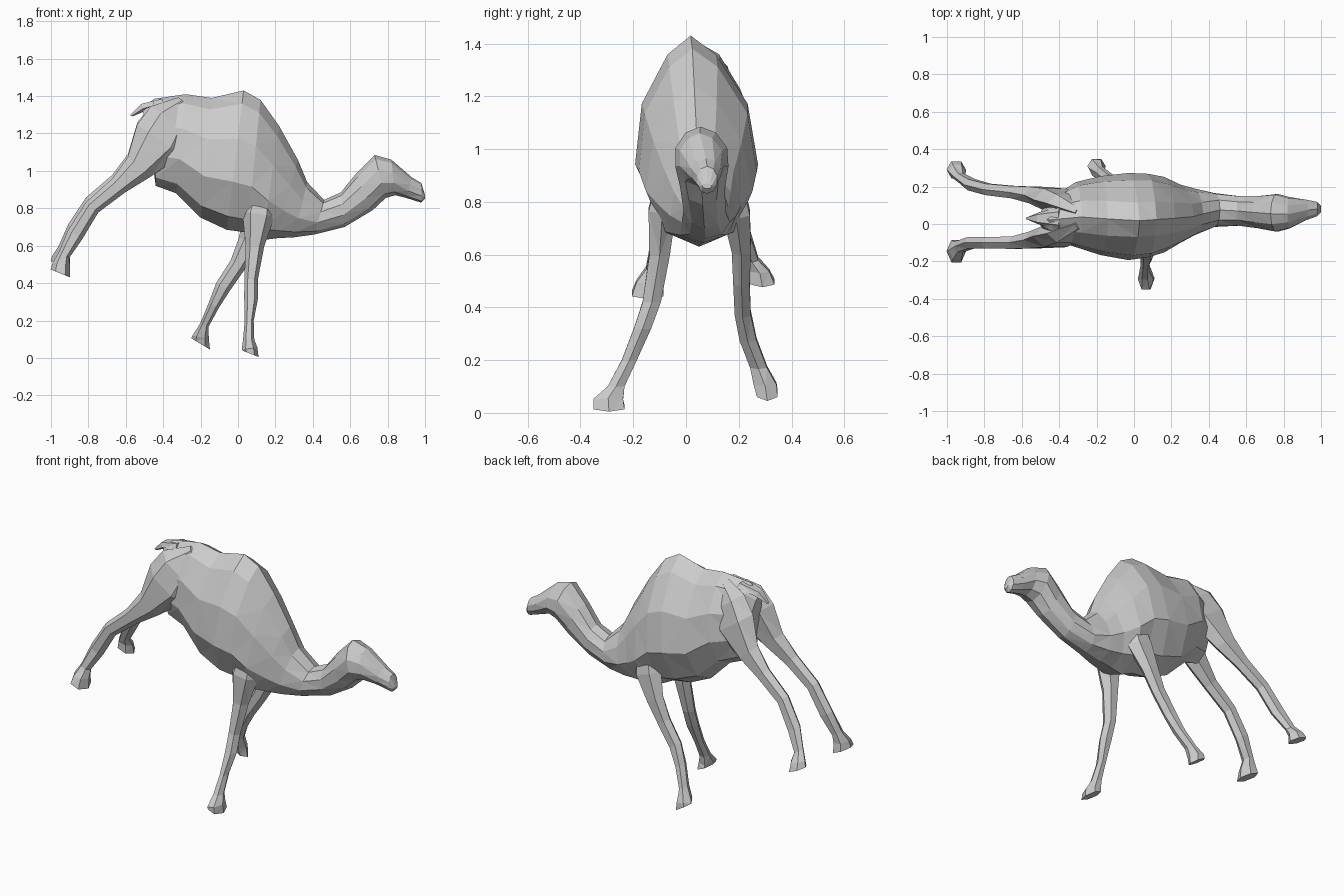
import bpy, bmesh
from math import sin, cos, tau
from mathutils import Vector


def skin(name, rings):
    """Join closed rings of points into one flat-faced, capped solid."""
    bm = bmesh.new()
    loops = [[bm.verts.new(p) for p in ring] for ring in rings]
    n = len(loops[0])
    for a, b in zip(loops, loops[1:]):
        for i in range(n):
            j = (i + 1) % n
            bm.faces.new((a[i], a[j], b[j], b[i]))
    bm.faces.new(loops[0])
    bm.faces.new(loops[-1])
    bmesh.ops.recalc_face_normals(bm, faces=bm.faces)
    bmesh.ops.triangulate(bm, faces=bm.faces)
    mesh = bpy.data.meshes.new(name)
    bm.to_mesh(mesh)
    bm.free()
    obj = bpy.data.objects.new(name, mesh)
    bpy.context.collection.objects.link(obj)
    return obj


def hull_ring(xt, zt, xb, zb, yc, hw, taper, full=0, sides=10):
    """Egg-shaped ring hung between a spine point and a belly point."""
    pts = []
    for i in range(sides):
        a = tau * i / sides
        up = cos(a)
        t = (1 + up) / 2
        y = yc + hw * sin(a) * (1 - taper * max(0, up) + full * max(0, -up))
        y -= .05 * taper * max(0, up)
        pts.append((xb + (xt - xb) * t, y, zb + (zt - zb) * t))
    return pts


def limb(name, path, sides=6, tilt=.4):
    """Tube along path points (x, y, z, depth radius, width radius)."""
    pts = [Vector(p[:3]) for p in path]
    rings = []
    for i, p in enumerate(path):
        d = pts[min(i + 1, len(pts) - 1)] - pts[max(i - 1, 0)]
        normal = Vector((-d.z, 0, d.x)).normalized()
        if i == len(path) - 1:          # sloping sole
            normal = Vector((1, 0, -tilt))
        rings.append([pts[i] + normal * p[3] * cos(tau * k / sides)
                      + Vector((0, p[4] * sin(tau * k / sides), 0))
                      for k in range(sides)])
    return skin(name, rings)


# Trunk with hump, running on into neck and head
# spine x, spine z, belly x, belly z, y centre, half width, top taper, fullness
trunk = [
    (-.51, 1.33, -.46, 1.06, .03, .05, .1),
    (-.45, 1.385, -.44, .92, .03, .115, .15),
    (-.28, 1.41, -.33, .88, .05, .182, .25),
    (-.14, 1.39, -.20, .75, .045, .222, .35),
    (.03, 1.43, -.06, .685, .04, .245, .45),
    (.12, 1.38, .05, .67, .045, .235, .42),
    (.22, 1.24, .13, .63, .05, .20, .38, .2),
    (.32, 1.06, .21, .64, .055, .15, .3, .3),
    (.37, .94, .30, .645, .065, .12, .2, .3),
    (.46, .845, .41, .66, .075, .09, 0, .2),
    (.55, .885, .57, .70, .07, .083, 0),
    (.63, .985, .72, .79, .063, .09, 0),
    (.73, 1.085, .79, .855, .06, .106, .1),
    (.82, 1.06, .84, .87, .06, .088, .15),
    (.93, .965, .90, .855, .075, .058, 0),
    (.98, .935, .98, .83, .08, .04, 0),
    (1.0, .87, 1.0, .85, .08, .018, 0),
]
skin("body_neck_and_head", [hull_ring(*r) for r in trunk])

# Front legs, planted at different strides
limb("front_leg_near", [
    (.15, -.05, 1.0, .05, .04), (.11, -.09, .77, .088, .06),
    (.09, -.10, .60, .05, .045), (.07, -.13, .42, .036, .04),
    (.07, -.165, .32, .037, .038), (.06, -.215, .20, .024, .033),
    (.057, -.265, .10, .03, .037), (.062, -.295, .05, .042, .065),
    (.067, -.292, .022, .043, .068)])
limb("front_leg_far", [
    (.17, .15, 1.0, .05, .04), (.12, .19, .76, .09, .06),
    (.06, .21, .62, .06, .042), (0, .21, .50, .045, .036),
    (-.08, .215, .38, .042, .035), (-.13, .235, .28, .03, .037),
    (-.18, .275, .175, .024, .037), (-.20, .30, .11, .045, .05),
    (-.2, .308, .075, .05, .045)], tilt=.6)

# Hind legs share a side profile, kicked back, with their own splay
# x, z, depth radius, width radius
profile = [
    (-.28, 1.36, .05, .03), (-.36, 1.27, .13, .055), (-.42, 1.165, .145, .068),
    (-.53, 1.02, .08, .052), (-.64, .92, .05, .038), (-.78, .805, .043, .035),
    (-.87, .66, .045, .035), (-.93, .55, .032, .036), (-.945, .50, .047, .055),
    (-.95, .452, .052, .07)]


def hind_leg(name, ys, lift, slim):
    limb(name, [(x, y, z + lift * i / 9, d, w * (slim if i > 6 else 1))
                for i, ((x, z, d, w), y) in enumerate(zip(profile, ys))])


hind_leg("hind_leg_near",
         [.0, -.05, -.065, -.085, -.10, -.10, -.10, -.12, -.14, -.145], 0, 1)
hind_leg("hind_leg_far",
         [.06, .11, .13, .155, .17, .185, .21, .25, .28, .29], .045, .75)

# Short flicked tail
limb("tail", [(-.40, .03, 1.37, .02, .06), (-.51, .03, 1.34, .024, .035),
              (-.57, .03, 1.295, .008, .008)], 5)
